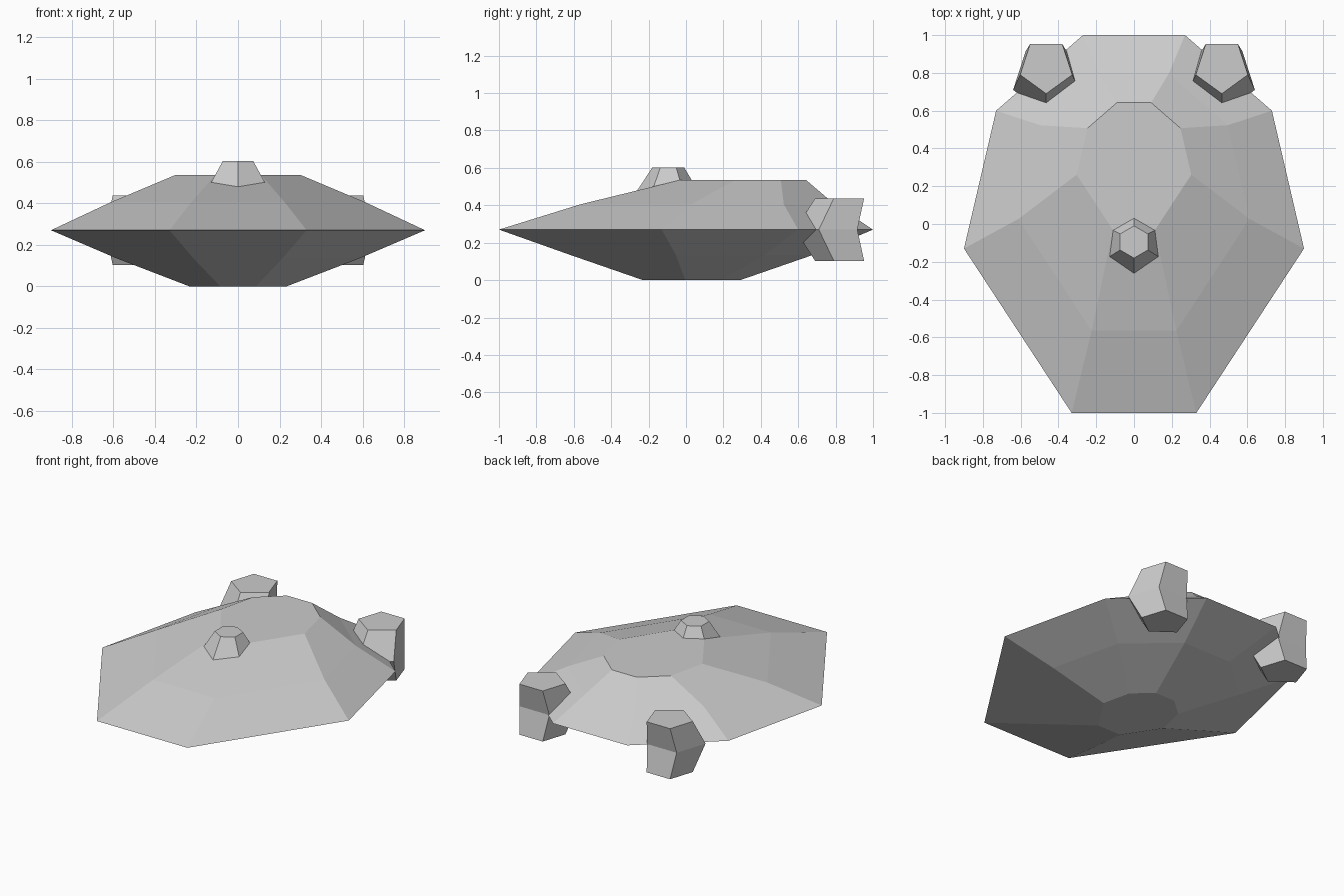
import bpy, bmesh
from math import sin, cos, pi

cube = bpy.data.objects.get("Cube")
if cube:
    bpy.data.objects.remove(cube, do_unlink=True)

grey = bpy.data.materials.new("hull_grey")
grey.use_nodes = True
colour = (0.6, 0.6, 0.6, 1)
grey.diffuse_color = colour
grey.node_tree.nodes["Principled BSDF"].inputs["Base Color"].default_value = colour


def polygon(sides, start):
    """Unit polygon, counter-clockwise from the start angle."""
    return [(cos(start + 2 * pi * i / sides), sin(start + 2 * pi * i / sides))
            for i in range(sides)]


def loft(name, outline, levels):
    """Stack scaled copies of an outline; each level is (scale, x, y, z)."""
    bm = bmesh.new()
    rings = [[bm.verts.new((cx + s * x, cy + s * y, z)) for x, y in outline]
             for s, cx, cy, z in levels]
    n = len(outline)
    for low, high in zip(rings, rings[1:]):
        for i in range(n):
            j = (i + 1) % n
            bm.faces.new((low[i], low[j], high[j], high[i]))
    bm.faces.new(rings[0][::-1])
    bm.faces.new(rings[-1])
    bmesh.ops.recalc_face_normals(bm, faces=bm.faces)
    mesh = bpy.data.meshes.new(name)
    bm.to_mesh(mesh)
    bm.free()
    mesh.materials.append(grey)
    obj = bpy.data.objects.new(name, mesh)
    bpy.context.collection.objects.link(obj)
    return obj


# Hull: an eight-sided outline, shrinking above and below the rim
half = [(0.33, -1), (0.9, -0.13), (0.73, 0.6), (0.27, 1)]
rim = half + [(-x, y) for x, y in reversed(half)]
loft("hull", rim, [
    (0.26, 0, 0.03, 0.0),
    (0.65, 0, 0.03, 0.135),
    (1.0, 0, 0, 0.27),
    (0.68, 0, 0.115, 0.405),
    (0.337, 0, 0.305, 0.535),
])

# Cockpit: six-sided tapered turret sunk into the hull
loft("cockpit", polygon(6, pi / 2), [
    (0.2, 0, -0.1, 0.42),
    (0.085, 0, -0.095, 0.602),
])

# Engines: five-sided pods with a wider waist set forward
for side, label in ((1, "left"), (-1, "right")):
    x = side * 0.465
    loft(label + "_engine", polygon(5, -pi / 2), [
        (0.145, x, 0.835, 0.103),
        (0.184, x, 0.767, 0.27),
        (0.145, x, 0.835, 0.437),
    ])
